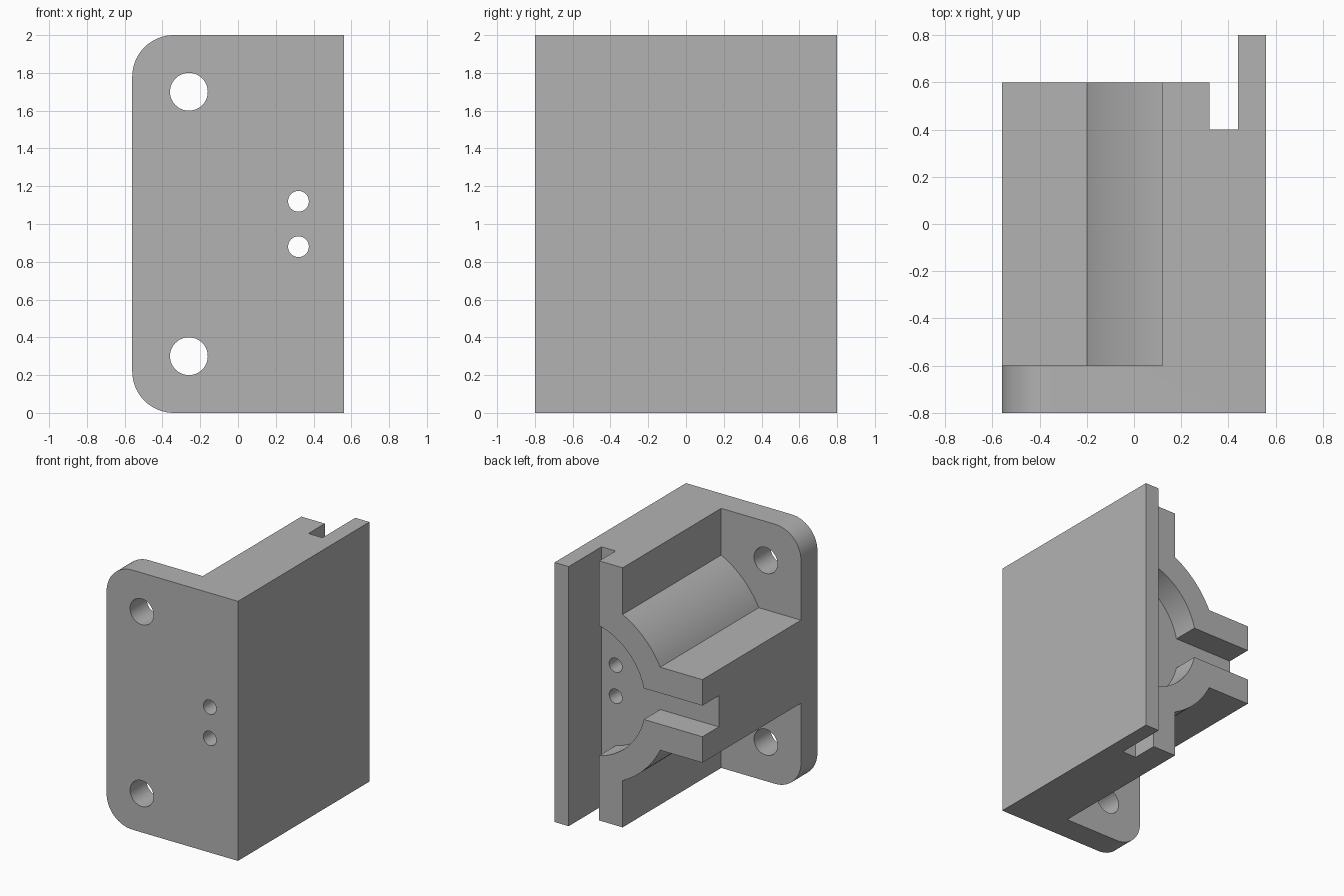
import bpy, bmesh
from math import sin, cos, asin, acos, atan2, pi

cube = bpy.data.objects.get("Cube")
if cube:
    bpy.data.objects.remove(cube, do_unlink=True)

grey = bpy.data.materials.new("plain grey")
grey.use_nodes = True
colour = (0.45, 0.45, 0.45, 1)
grey.diffuse_color = colour
grey.node_tree.nodes["Principled BSDF"].inputs["Base Color"].default_value = colour


def arc(cx, cz, r, start, end, steps):
    angles = [start + (end - start) * i / steps for i in range(steps + 1)]
    return [(cx + r * cos(a), cz + r * sin(a)) for a in angles]


def flip(points):
    """Mirror a profile about the mid height."""
    return [(x, 2 - z) for x, z in reversed(points)]


def prism(name, points, low, high, upright=False):
    """Extrude an XZ profile along y, or an XY profile along z."""
    bm = bmesh.new()
    place = (lambda p, h: (p[0], p[1], h)) if upright else (lambda p, h: (p[0], h, p[1]))
    face = bm.faces.new([bm.verts.new(place(p, low)) for p in points])
    new = bmesh.ops.extrude_face_region(bm, geom=[face])["geom"]
    shift = (0, 0, high - low) if upright else (0, high - low, 0)
    bmesh.ops.translate(bm, vec=shift, verts=[v for v in new if isinstance(v, bmesh.types.BMVert)])
    bmesh.ops.recalc_face_normals(bm, faces=bm.faces)
    mesh = bpy.data.meshes.new(name)
    bm.to_mesh(mesh)
    bm.free()
    mesh.materials.append(grey)
    ob = bpy.data.objects.new(name, mesh)
    bpy.context.collection.objects.link(ob)
    return ob


# Solid block with the rounded corners of the mounting plate
r = 0.22
corner = arc(-0.56 + r, 2 - r, r, pi / 2, pi, 16)
bracket = prism("mounting_bracket", [(0.56, 2)] + corner + flip(corner) + [(0.56, 0)], -0.8, 0.8)

# Space above and below the barrel and clamp flange
hub_x, hub_r = 0.44, 0.7155
void = [(-1, 3), (0.12, 3)] + arc(hub_x, 1, hub_r, atan2(2, -1), atan2(1, -2), 16) + [(-1, 1.32)]
cutters = [prism("upper_void", void, -0.6, 1), prism("lower_void", flip(void), -0.6, 1)]

# Rear step and full height groove beside the side wall
step = [(-1, 1), (-1, 0.6), (0.32, 0.6), (0.32, 0.4), (0.44, 0.4), (0.44, 1)]
cutters.append(prism("rear_groove", step, -1, 3, upright=True))

# Round pocket with a slot through the flange
bore, gap = 0.515, 0.12
half = arc(hub_x, 1, bore, acos(-0.06 / bore), pi - asin(gap / bore), 24) + [(-1, 1 + gap)]
cutters.append(prism("pocket_and_slot", half + flip(half), 0.4, 1))

# Screw holes
for x, dz, radius in ((-0.26, 0.7, 0.1), (0.32, 0.12, 0.055)):
    for z in (1 - dz, 1 + dz):
        cutters.append(prism("screw_hole", arc(x, z, radius, 0, 2 * pi, 40)[:-1], -1, 1))

# Cut the block
bpy.ops.object.select_all(action="DESELECT")
bracket.select_set(True)
bpy.context.view_layer.objects.active = bracket
for cutter in cutters:
    cutter.hide_render = True
    mod = bracket.modifiers.new(cutter.name, "BOOLEAN")
    mod.operation = "DIFFERENCE"
    mod.solver = "EXACT"
    mod.object = cutter
    bpy.ops.object.modifier_apply(modifier=mod.name)
    bpy.data.objects.remove(cutter, do_unlink=True)

bpy.ops.object.shade_smooth_by_angle(angle=pi / 6)
